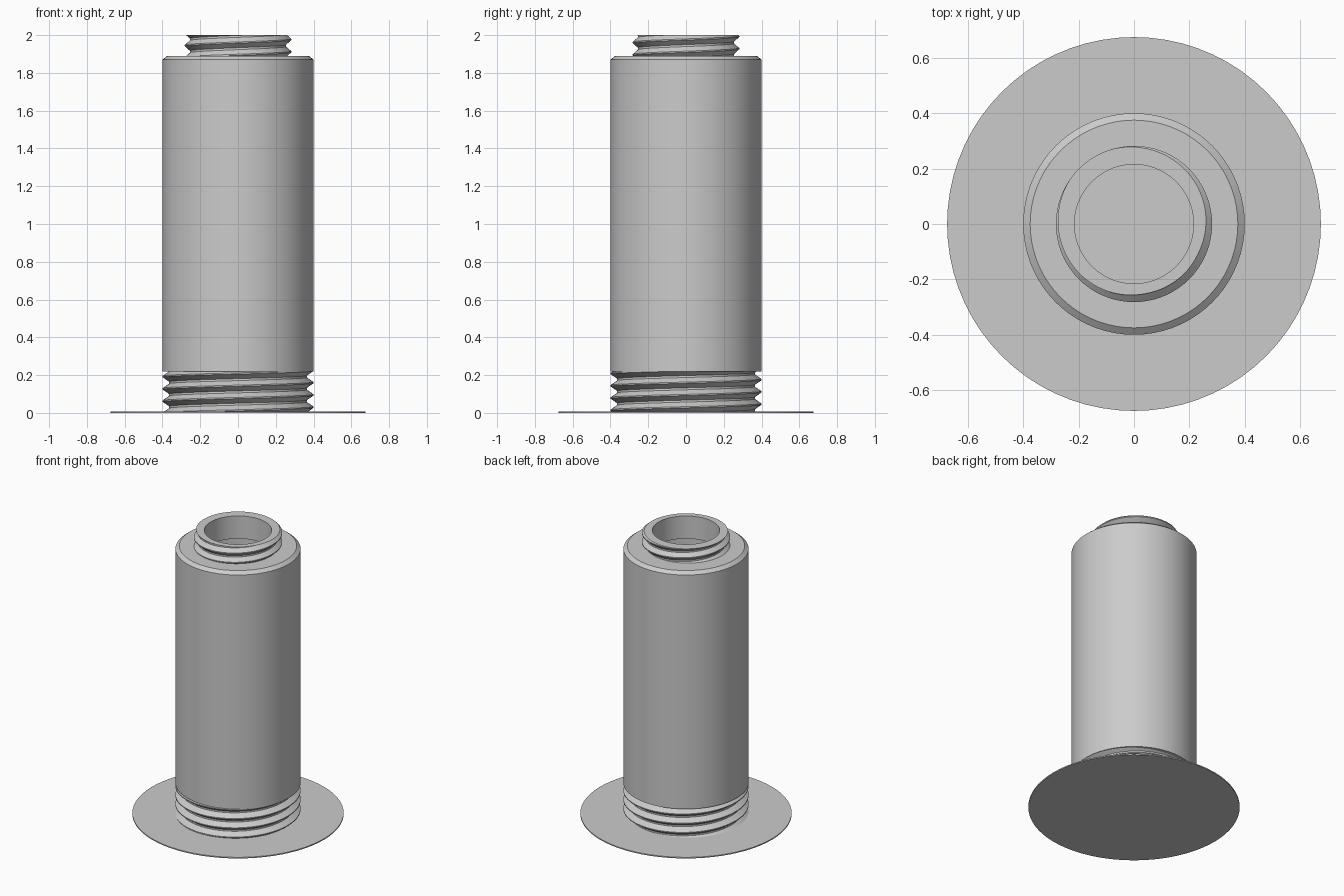
import bpy
import bmesh
import math

cube = bpy.data.objects.get("Cube")
if cube:
    bpy.data.objects.remove(cube, do_unlink=True)

SEGMENTS = 72
TAU = math.tau

# One plain grey plastic
grey = bpy.data.materials.new("light_grey_plastic")
grey.use_nodes = True
grey.diffuse_color = (0.6, 0.6, 0.6, 1)
grey.node_tree.nodes["Principled BSDF"].inputs["Base Color"].default_value = (0.6, 0.6, 0.6, 1)


def finish(bm, name, angle):
    bmesh.ops.remove_doubles(bm, verts=bm.verts, dist=1e-5)
    bmesh.ops.dissolve_degenerate(bm, edges=bm.edges, dist=1e-5)
    bmesh.ops.recalc_face_normals(bm, faces=bm.faces)
    mesh = bpy.data.meshes.new(name)
    bm.to_mesh(mesh)
    bm.free()
    mesh.materials.append(grey)
    obj = bpy.data.objects.new(name, mesh)
    bpy.context.collection.objects.link(obj)
    bpy.ops.object.select_all(action="DESELECT")
    obj.select_set(True)
    bpy.context.view_layer.objects.active = obj
    bpy.ops.object.shade_smooth_by_angle(angle=math.radians(angle))
    return obj


def lathe(name, profile):
    """Revolve a closed (radius, height) outline about the z axis."""
    bm = bmesh.new()
    verts = [bm.verts.new((r, 0, z)) for r, z in profile]
    edges = [bm.edges.new((v, verts[(i + 1) % len(verts)])) for i, v in enumerate(verts)]
    bmesh.ops.spin(bm, geom=verts + edges, cent=(0, 0, 0), axis=(0, 0, 1),
                   angle=TAU, steps=SEGMENTS, use_merge=True)
    return finish(bm, name, 30)


def screw_thread(name, core, root, crest, bottom, top, pitch, crest_z):
    """Right-handed V thread, trimmed flat at both ends and closed to the core."""
    flat, foot = 0.05, 0.42   # half widths of crest and flank, in pitches
    phases = (-foot, -flat, flat, foot)

    def radius(z, turn):
        p = (z - crest_z) / pitch - turn
        d = abs(p - round(p))
        t = min(max((foot - d) / (foot - flat), 0), 1)
        return root + (crest - root) * t

    first = math.floor((bottom - crest_z) / pitch) - 2
    last = math.ceil((top - crest_z) / pitch) + 1
    bm = bmesh.new()
    columns = []
    for i in range(SEGMENTS + 1):
        turn = i / SEGMENTS
        c, s = math.cos(turn * TAU), math.sin(turn * TAU)
        heights = [min(max(crest_z + pitch * (k + p + turn), bottom), top)
                   for k in range(first, last + 1) for p in phases]
        rings = [(core, bottom)] + [(radius(z, turn), z) for z in heights] + [(core, top)]
        columns.append([bm.verts.new((r * c, r * s, z)) for r, z in rings])
    for a, b in zip(columns, columns[1:]):
        for j in range(len(a) - 1):
            bm.faces.new((a[j], b[j], b[j + 1], a[j + 1]))
    return finish(bm, name, 25)


# Hollow body with bevelled shoulder and narrow neck
lathe("tube_body", [
    (0.33, 0.005), (0.33, 1.84), (0.215, 1.84), (0.215, 2.0),
    (0.24, 2.0), (0.24, 1.89), (0.375, 1.89), (0.4, 1.87),
    (0.4, 0.22), (0.355, 0.22), (0.355, 0.005),
])

# Outer threads on the base and on the neck
screw_thread("base_thread", 0.355, 0.365, 0.4, 0.005, 0.22, 0.065, 0.095)
screw_thread("neck_thread", 0.24, 0.255, 0.282, 1.89, 2.0, 0.065, 1.912)

# Thin round brim under the base
bm = bmesh.new()
bmesh.ops.create_cone(bm, cap_ends=True, segments=SEGMENTS, radius1=0.675,
                      radius2=0.675, depth=0.008)
bmesh.ops.translate(bm, verts=bm.verts, vec=(0, 0, 0.004))
finish(bm, "base_brim", 30)
